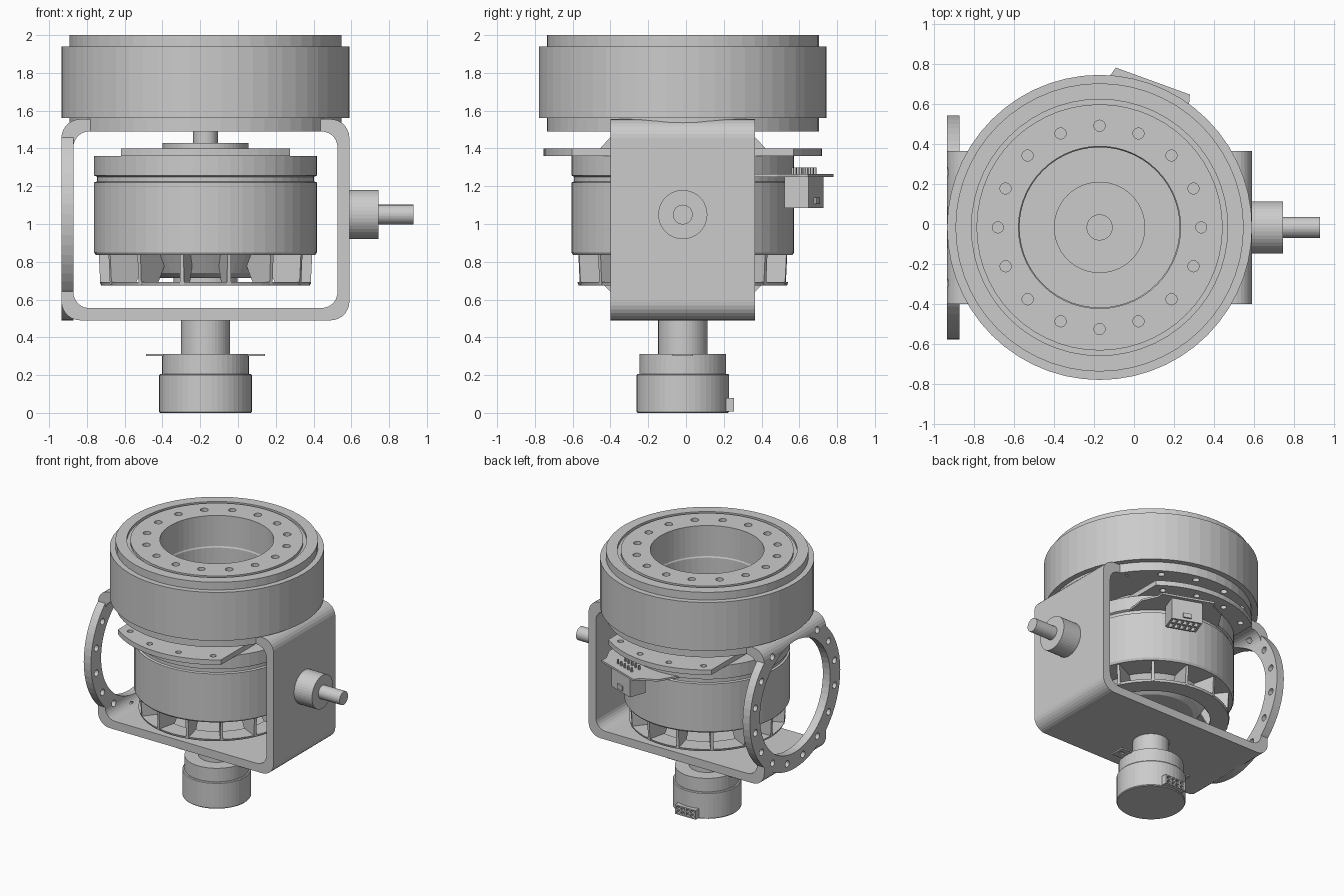
import bpy, bmesh
from math import sin, cos, pi, sqrt, radians
from mathutils import Matrix, Vector

if "Cube" in bpy.data.objects:
    bpy.data.objects.remove(bpy.data.objects["Cube"])

CX, CY, AZ = -0.172, -0.017, 1.05      # main vertical axis, height of the side axis


def finish(name, bm, mat=None):
    if mat:
        bmesh.ops.transform(bm, matrix=mat, verts=bm.verts)
    bmesh.ops.recalc_face_normals(bm, faces=bm.faces)
    me = bpy.data.meshes.new(name)
    bm.to_mesh(me)
    bm.free()
    ob = bpy.data.objects.new(name, me)
    bpy.context.collection.objects.link(ob)
    return ob


MAIN = Matrix.Translation((CX, CY, 0))
SIDE = Matrix.Translation((0, CY, AZ)) @ Matrix.Rotation(pi / 2, 4, 'Y')


def lathe(name, prof, mat=MAIN, ring=False, n=56):
    """Revolve (radius, height) points; ring closes the profile, otherwise cap the ends."""
    bm = bmesh.new()
    loops = [[bm.verts.new((r * cos(2 * pi * i / n), r * sin(2 * pi * i / n), z))
              for i in range(n)] for r, z in prof]
    pairs = list(zip(loops, loops[1:]))
    if ring:
        pairs.append((loops[-1], loops[0]))
    else:
        bm.faces.new(loops[0])
        bm.faces.new(loops[-1])
    for a, b in pairs:
        for i in range(n):
            j = (i + 1) % n
            bm.faces.new((a[i], a[j], b[j], b[i]))
    return finish(name, bm, mat)


def prism(name, pts, z0, z1, mat=None):
    bm = bmesh.new()
    f = bm.faces.new([bm.verts.new((x, y, z0)) for x, y in pts])
    ext = bmesh.ops.extrude_face_region(bm, geom=[f])['geom']
    bmesh.ops.translate(bm, vec=(0, 0, z1 - z0), verts=[v for v in ext if isinstance(v, bmesh.types.BMVert)])
    return finish(name, bm, mat)


def boxes(name, lows_highs, mat=None):
    bm = bmesh.new()
    for lo, hi in lows_highs:
        lo, hi = Vector(lo), Vector(hi)
        m = Matrix.Translation((lo + hi) / 2) @ Matrix.Diagonal((*(hi - lo), 1))
        bmesh.ops.create_cube(bm, size=1, matrix=m)
    return finish(name, bm, mat)


def pegs(pts, r, z0, z1, mat=MAIN):
    bm = bmesh.new()
    for x, y in pts:
        bmesh.ops.create_cone(bm, cap_ends=True, segments=14, radius1=r, radius2=r, depth=z1 - z0,
                              matrix=Matrix.Translation((x, y, (z0 + z1) / 2)))
    return finish("hole_cutter", bm, mat)


def circle(r, n, off=0.0):
    return [(r * cos(2 * pi * (i + off) / n), r * sin(2 * pi * (i + off) / n)) for i in range(n)]


def cut(ob, cutter):
    m = ob.modifiers.new("cut", 'BOOLEAN')
    m.object, m.operation, m.solver = cutter, 'DIFFERENCE', 'EXACT'
    bpy.context.view_layer.objects.active = ob
    bpy.ops.object.modifier_apply(modifier=m.name)
    bpy.data.objects.remove(cutter)


# Large rotary ring with seal groove and bolt holes
ring = lathe("rotary_ring", [(.405, 1.49), (.72, 1.49), (.72, 1.56), (.762, 1.56), (.762, 1.94),
                             (.72, 1.94), (.72, 2.0), (.64, 2.0), (.64, 1.98), (.615, 1.98),
                             (.615, 2.0), (.405, 2.0), (.405, 1.76), (.40, 1.75), (.40, 1.49)], ring=True)
cut(ring, pegs(circle(.508, 16), .028, 1.9, 2.05))
cut(ring, pegs(circle(.665, 16, .5), .025, 1.4, 1.54))

# Yoke: rounded rectangular loop swept through its depth


def round_rect(x0, x1, z0, z1, r, n=7):
    pts = []
    for k, (x, z) in enumerate([(x1 - r, z1 - r), (x0 + r, z1 - r), (x0 + r, z0 + r), (x1 - r, z0 + r)]):
        for i in range(n + 1):
            a = pi / 2 * (k + i / n)
            pts.append((x + r * cos(a), z + r * sin(a)))
    return pts


bm = bmesh.new()
L = [[bm.verts.new((x, y, z)) for x, z in p]
     for p, y in [(round_rect(-.935, .59, .49, 1.555, .1), -.40), (round_rect(-.935, .59, .49, 1.555, .1), .365),
                  (round_rect(-.872, .527, .555, 1.49, .085), .365),
                  (round_rect(-.872, .527, .555, 1.49, .085), -.40)]]
for k in range(4):
    a, b = L[k], L[(k + 1) % 4]
    for i in range(len(a)):
        j = (i + 1) % len(a)
        bm.faces.new((a[i], a[j], b[j], b[i]))
yoke = finish("yoke", bm)

# Round side flange, trimmed below the yoke's upper corner
R = .56
a0 = math_a = sqrt(R * R - .383 ** 2)
bm = bmesh.new()
bmesh.ops.create_cone(bm, cap_ends=True, segments=64, radius1=R, radius2=R, depth=.063,
                      matrix=Matrix.Translation((-.9035, CY, AZ)) @ Matrix.Rotation(pi / 2, 4, 'Y'))
res = bmesh.ops.bisect_plane(bm, geom=bm.verts[:] + bm.edges[:] + bm.faces[:], plane_co=(0, 0, AZ + a0),
                             plane_no=(0, 0, 1), clear_outer=True)
bmesh.ops.edgeloop_fill(bm, edges=[e for e in res['geom_cut'] if isinstance(e, bmesh.types.BMEdge)])
flange = finish("side_flange", bm)

bolts = [p for p in circle(.5, 16, .5) if p[0] > -.45]      # local -x is up
for part in (yoke, flange):
    cut(part, lathe("bore_cutter", [(.435, -1.0), (.435, -.8)], SIDE))
    cut(part, pegs(bolts, .025, -1.0, -.84, SIDE))
cut(yoke, lathe("bore_cutter", [(.40, 1.4), (.40, 1.6)]))

# Side axle
lathe("side_axle", [(.13, .58), (.13, .745), (.052, .745), (.052, .93)], SIDE, n=40)

# Main motor: housing, shoulder, cap and shaft
lathe("motor_housing", [(.55, .835), (.58, .835), (.59, .85), (.59, 1.22), (.575, 1.225), (.575, 1.25),
                        (.59, 1.257), (.59, 1.36), (.447, 1.36), (.447, 1.40), (.228, 1.40), (.228, 1.43),
                        (.065, 1.43), (.065, 1.495)])

# Mounting plate: disc clipped to two straight sides
W, PR = .447, .737
h = sqrt(PR * PR - W * W)
arc = [(W * (1 - i / 8), sqrt(PR * PR - (W * (1 - i / 8)) ** 2)) for i in range(17)]
plate = prism("mounting_plate", arc + [(-x, -y) for x, y in arc], 1.36, 1.399, MAIN)
cut(plate, pegs([(x, s * sqrt(.665 ** 2 - x * x)) for s in (1, -1) for x in (-.36, -.125, .125, .36)],
                .022, 1.3, 1.45))

# Cooling fan: hub, blades and lower rim
lathe("fan_hub", [(.05, .72), (.05, .69), (.17, .69), (.17, .715), (.30, .715), (.34, .74), (.37, .79), (.40, .84)])
lathe("fan_rim", [(.42, .675), (.552, .675), (.558, .692), (.42, .692)], ring=True)
bm = bmesh.new()
for i in range(14):
    rot = Matrix.Rotation(2 * pi * i / 14, 3, 'Z')
    vs = [[bm.verts.new(rot @ Vector((r, t, z))) for r, z in [(.42, .68), (.557, .68), (.565, .84), (.36, .84), (.36, .78)]]
          for t in (-.01, .01)]
    bm.faces.new(vs[0])
    bm.faces.new(vs[1])
    for k in range(5):
        m = (k + 1) % 5
        bm.faces.new((vs[0][k], vs[0][m], vs[1][m], vs[1][k]))
finish("fan_blades", bm, MAIN)

# Motor circuit board with plug, radial direction 70 degrees
PLUG = MAIN @ Matrix.Rotation(radians(70), 4, 'Z')
prism("circuit_board", [(.45, -.34), (.64, -.30), (.73, -.21), (.778, -.197), (.778, .197),
                        (.73, .21), (.64, .30), (.45, .34)], 1.25, 1.265, PLUG)
plug = boxes("motor_plug", [((.615, -.115, 1.085), (.75, .115, 1.25))], PLUG)
grid = [(.65 + .065 * a, -.084 + .042 * b) for a in (0, 1) for b in range(5)]
cut(plug, boxes("socket_cutter", [((x - .022, y - .015, 1.0), (x + .022, y + .015, 1.2)) for x, y in grid], PLUG))
boxes("plug_pins", [((x - .006, y - .006, 1.15), (x + .006, y + .006, 1.298)) for x, y in grid], PLUG)
boxes("plug_latch", [((.745, -.03, 1.105), (.762, .03, 1.14))], PLUG)

# Lower encoder: neck, stepped body, tabs and connector
lathe("encoder_body", [(.24, 0), (.245, .006), (.245, .2), (.24, .206), (.23, .206), (.23, .312), (.13, .312),
                       (.13, .495)], n=48)
tabs = boxes("encoder_tabs", [((-.315, -.055, .302), (-.2, .055, .313)), ((.2, -.055, .302), (.315, .055, .313))], MAIN)
cut(tabs, pegs([(-.275, 0), (.275, 0)], .02, .25, .35))
conn = boxes("encoder_connector", [((-.09, .17, .008), (.09, .272, .08))], MAIN)
cut(conn, boxes("socket_cutter", [((x - .014, .2, z - .011), (x + .014, .3, z + .011))
                                  for x in (-.06, -.02, .02, .06) for z in (.028, .06)], MAIN))
